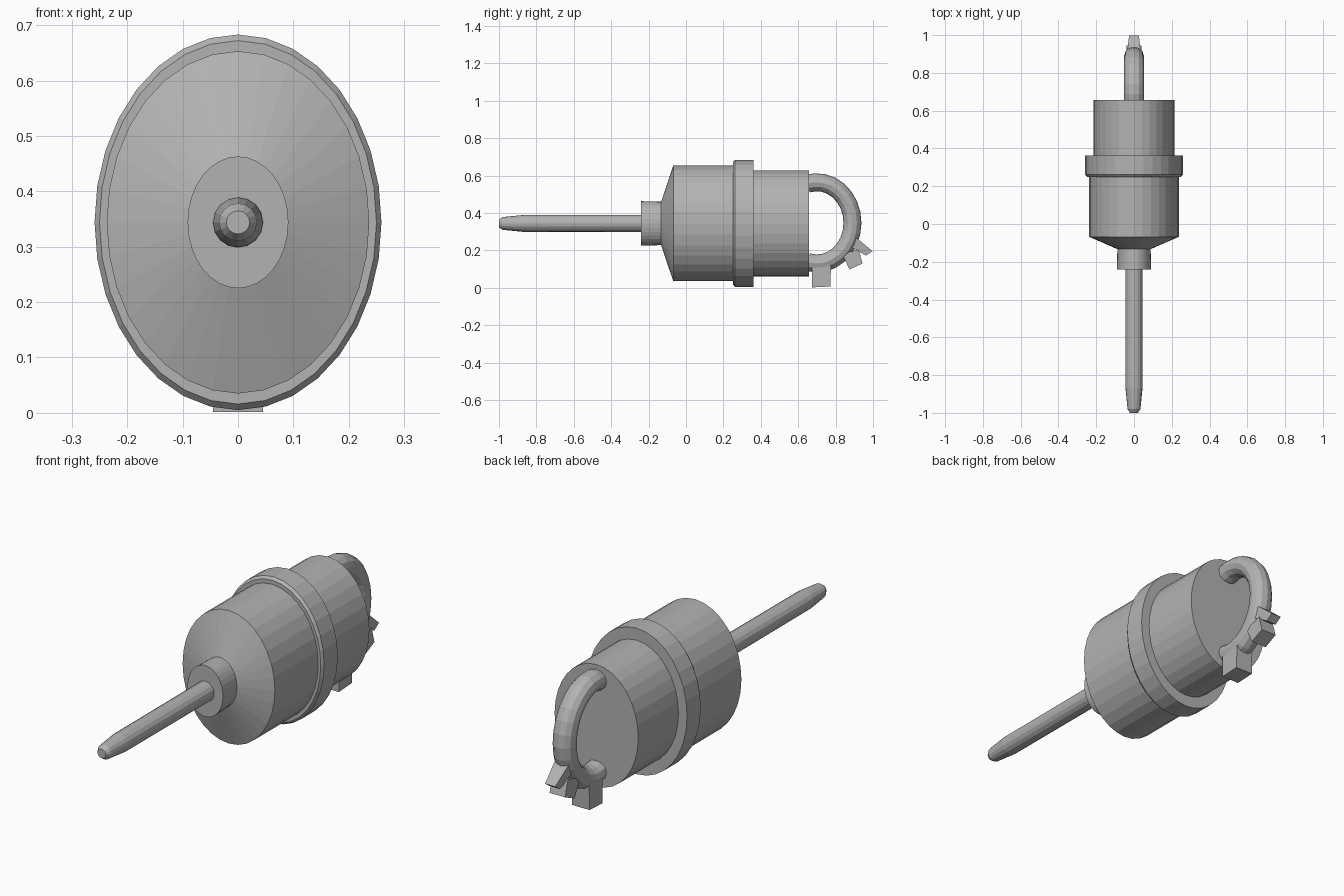
import bpy, bmesh, math

if "Cube" in bpy.data.objects:
    bpy.data.objects.remove(bpy.data.objects["Cube"])

CZ = 0.344          # height of the long axis

gray = bpy.data.materials.new("plain gray")
gray.diffuse_color = (0.45, 0.45, 0.45, 1)
gray.use_nodes = True
gray.node_tree.nodes["Principled BSDF"].inputs["Base Color"].default_value = gray.diffuse_color


def finish(name, bm):
    bmesh.ops.recalc_face_normals(bm, faces=bm.faces)
    me = bpy.data.meshes.new(name)
    bm.to_mesh(me)
    bm.free()
    me.materials.append(gray)
    ob = bpy.data.objects.new(name, me)
    bpy.context.collection.objects.link(ob)
    return ob


def skin(name, rings):
    """Bridge successive rings of points and cap both ends."""
    bm = bmesh.new()
    vs = [[bm.verts.new(p) for p in r] for r in rings]
    n = len(vs[0])
    for a, b in zip(vs, vs[1:]):
        for i in range(n):
            j = (i + 1) % n
            bm.faces.new((a[i], a[j], b[j], b[i]))
    bm.faces.new(vs[0])
    bm.faces.new(vs[-1])
    return finish(name, bm)


def lathe(name, profile, n=32):
    """Elliptical turning along y; profile holds (y, x radius, z radius)."""
    return skin(name, [[(rx * math.sin(2 * math.pi * i / n), y,
                         CZ + rz * math.cos(2 * math.pi * i / n))
                        for i in range(n)] for y, rx, rz in profile])


def block(name, pts):
    """Block from a side outline of (y, z, half width)."""
    return skin(name, [[(s * w, y, z) for y, z, w in pts] for s in (-1, 1)])


# Main body: boss, cone, barrel, flange, rear barrel
lathe("body", [(-0.24, 0.091, 0.119), (-0.133, 0.088, 0.116),
               (-0.068, 0.237, 0.309), (0.25, 0.237, 0.309),
               (0.25, 0.25, 0.328), (0.262, 0.259, 0.339),
               (0.362, 0.259, 0.339), (0.362, 0.215, 0.283),
               (0.657, 0.215, 0.283)])

# Front rod with tapered tip
lathe("rod", [(-1.0, 0.021, 0.021), (-0.98, 0.034, 0.034),
              (-0.87, 0.045, 0.045), (-0.2, 0.046, 0.046)], 16)

# Loop handle at the rear: a swept half ellipse
rings = []
steps, sides = 16, 12
for k in range(steps + 1):
    t = math.radians(-106 + 212 * k / steps)
    c, s = math.cos(t), math.sin(t)
    ny, nz = c / 0.19, s / 0.217
    l = math.hypot(ny, nz)
    ny, nz = ny / l, nz / l
    ring = []
    for i in range(sides):
        a = 2 * math.pi * i / sides
        r = 0.048 * math.cos(a)
        ring.append((0.052 * math.sin(a), 0.70 + 0.19 * c + ny * r,
                     0.347 + 0.217 * s + nz * r))
    rings.append(ring)
skin("loop_handle", rings)

# Three small blocks on the loop
block("lower_block", [(0.675, 0.002, 0.045), (0.772, 0.007, 0.045),
                      (0.775, 0.12, 0.045), (0.675, 0.12, 0.045)])
block("middle_block", [(0.874, 0.098, 0.04), (0.944, 0.13, 0.04),
                       (0.923, 0.205, 0.04), (0.835, 0.18, 0.04)])
block("end_block", [(0.9, 0.27, 0.035), (0.918, 0.262, 0.035),
                    (0.997, 0.196, 0.026), (0.962, 0.172, 0.026),
                    (0.88, 0.22, 0.035)])
